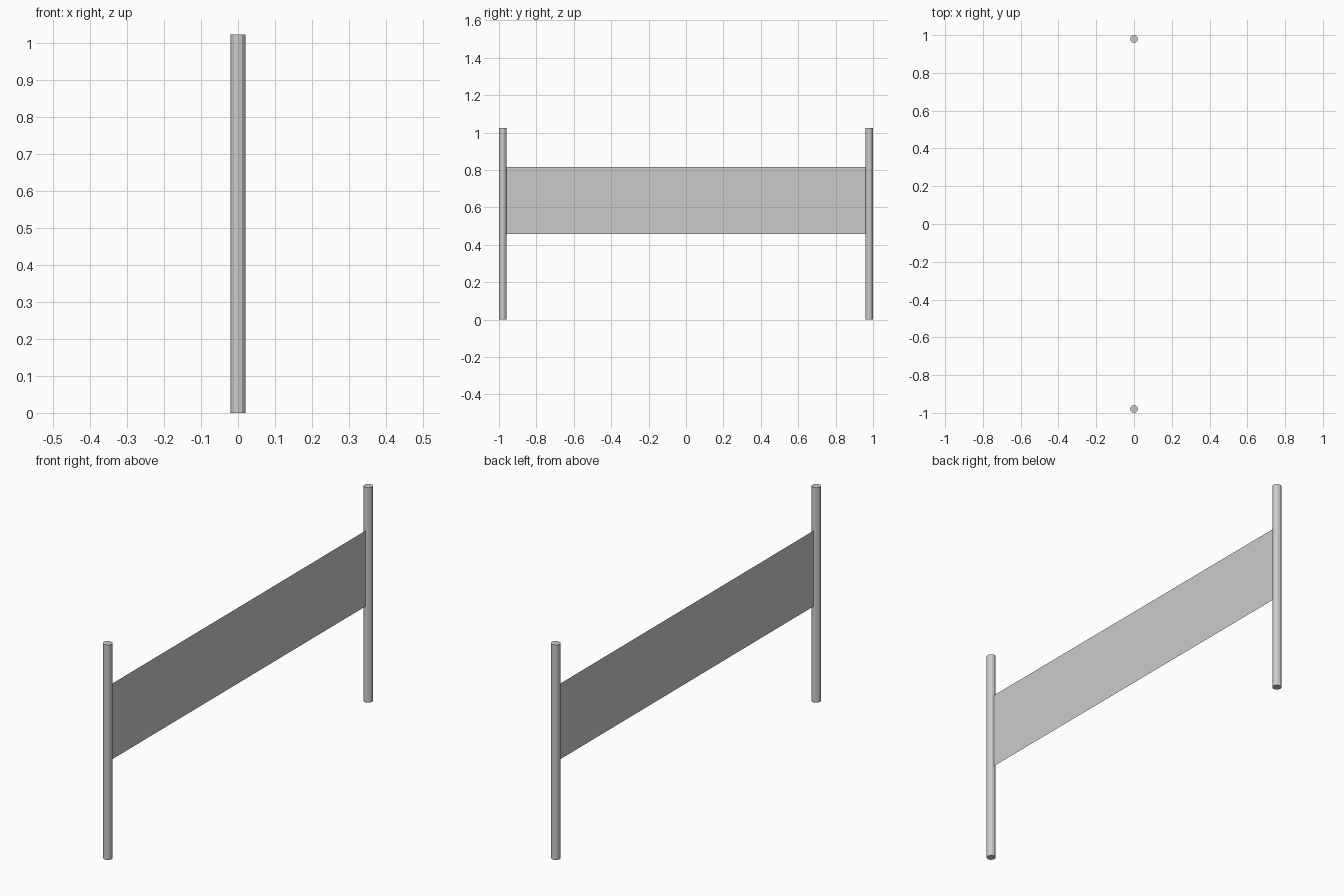
import bpy

if "Cube" in bpy.data.objects:
    bpy.data.objects.remove(bpy.data.objects["Cube"])

POST_R, POST_H, POST_Y = 0.0205, 1.023, 0.9795
PANEL_LOW, PANEL_HIGH = 0.457, 0.817

# Two upright posts
for name, side in (("front_post", -1), ("back_post", 1)):
    bpy.ops.mesh.primitive_cylinder_add(vertices=12, radius=POST_R, depth=POST_H,
                                        location=(0, side * POST_Y, POST_H / 2))
    bpy.context.object.name = name

# Thin banner sheet stretched between the posts
half = POST_Y - POST_R
mesh = bpy.data.meshes.new("banner_sheet")
mesh.from_pydata([(0, -half, PANEL_LOW), (0, half, PANEL_LOW),
                  (0, half, PANEL_HIGH), (0, -half, PANEL_HIGH)], [], [(0, 1, 2, 3)])
bpy.context.collection.objects.link(bpy.data.objects.new("banner_sheet", mesh))
